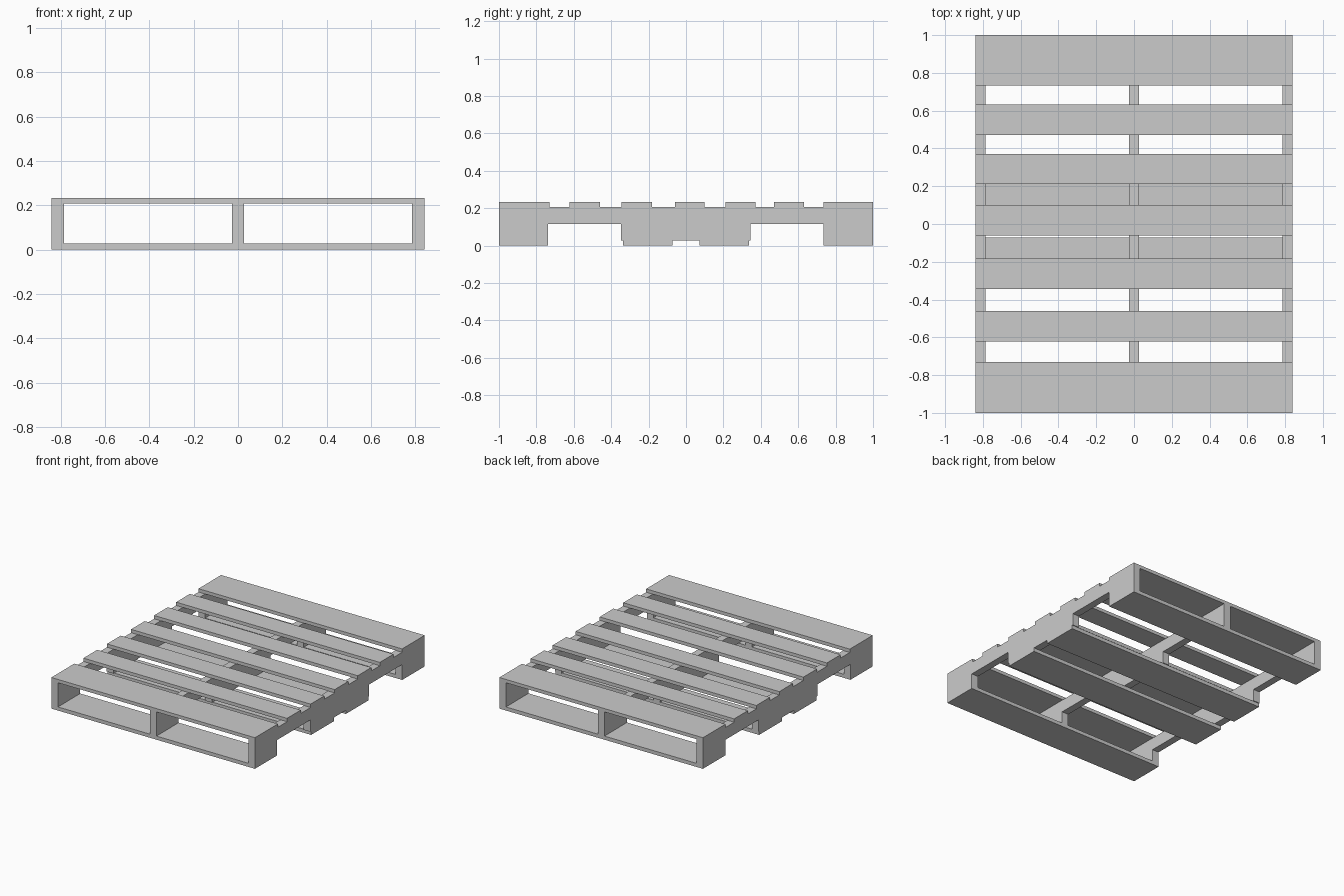
import bpy
import bmesh

if "Cube" in bpy.data.objects:
    bpy.data.objects.remove(bpy.data.objects["Cube"])

HALF_W = 0.84      # half width of the pallet
Z_BOT = 0.027      # top of the bottom boards
Z_DECK = 0.207     # underside of the deck boards
Z_TOP = 0.232
Z_NOTCH = 0.115    # roof of the fork notches
STRINGER_W = 0.055


def extrude_x(name, profile, x0, x1):
    """Extrude a closed (y, z) profile from x0 to x1."""
    bm = bmesh.new()
    face = bm.faces.new([bm.verts.new((x0, y, z)) for y, z in profile])
    ret = bmesh.ops.extrude_face_region(bm, geom=[face])
    verts = [v for v in ret["geom"] if isinstance(v, bmesh.types.BMVert)]
    bmesh.ops.translate(bm, verts=verts, vec=(x1 - x0, 0, 0))
    bmesh.ops.recalc_face_normals(bm, faces=bm.faces)
    mesh = bpy.data.meshes.new(name)
    bm.to_mesh(mesh)
    bm.free()
    obj = bpy.data.objects.new(name, mesh)
    bpy.context.collection.objects.link(obj)
    return obj


def board(name, y0, y1, z0, z1):
    return extrude_x(name, [(y0, z0), (y1, z0), (y1, z1), (y0, z1)], -HALF_W, HALF_W)


# Deck boards: wide at both ends, narrow between
deck = [(-1, -0.73), (-0.622, -0.46), (-0.344, -0.183), (-0.06, 0.10),
        (0.211, 0.371), (0.471, 0.632), (0.734, 1)]
for i, (y0, y1) in enumerate(deck):
    board(f"deck_board_{i + 1}", y0, y1, Z_DECK, Z_TOP)

# Bottom boards
bottom = [(-1, -0.738), (-0.338, -0.071), (0.071, 0.338), (0.735, 1)]
for i, (y0, y1) in enumerate(bottom):
    board(f"bottom_board_{i + 1}", y0, y1, 0, Z_BOT)

# Notched stringers running front to back
profile = [(-1, Z_DECK), (-1, Z_BOT), (-0.738, Z_BOT), (-0.738, Z_NOTCH),
           (-0.347, Z_NOTCH), (-0.347, Z_BOT), (0.345, Z_BOT), (0.345, Z_NOTCH),
           (0.735, Z_NOTCH), (0.735, Z_BOT), (1, Z_BOT), (1, Z_DECK)]
half = STRINGER_W / 2
for name, x in (("left", half - HALF_W), ("middle", 0), ("right", HALF_W - half)):
    extrude_x(f"{name}_stringer", profile, x - half, x + half)
